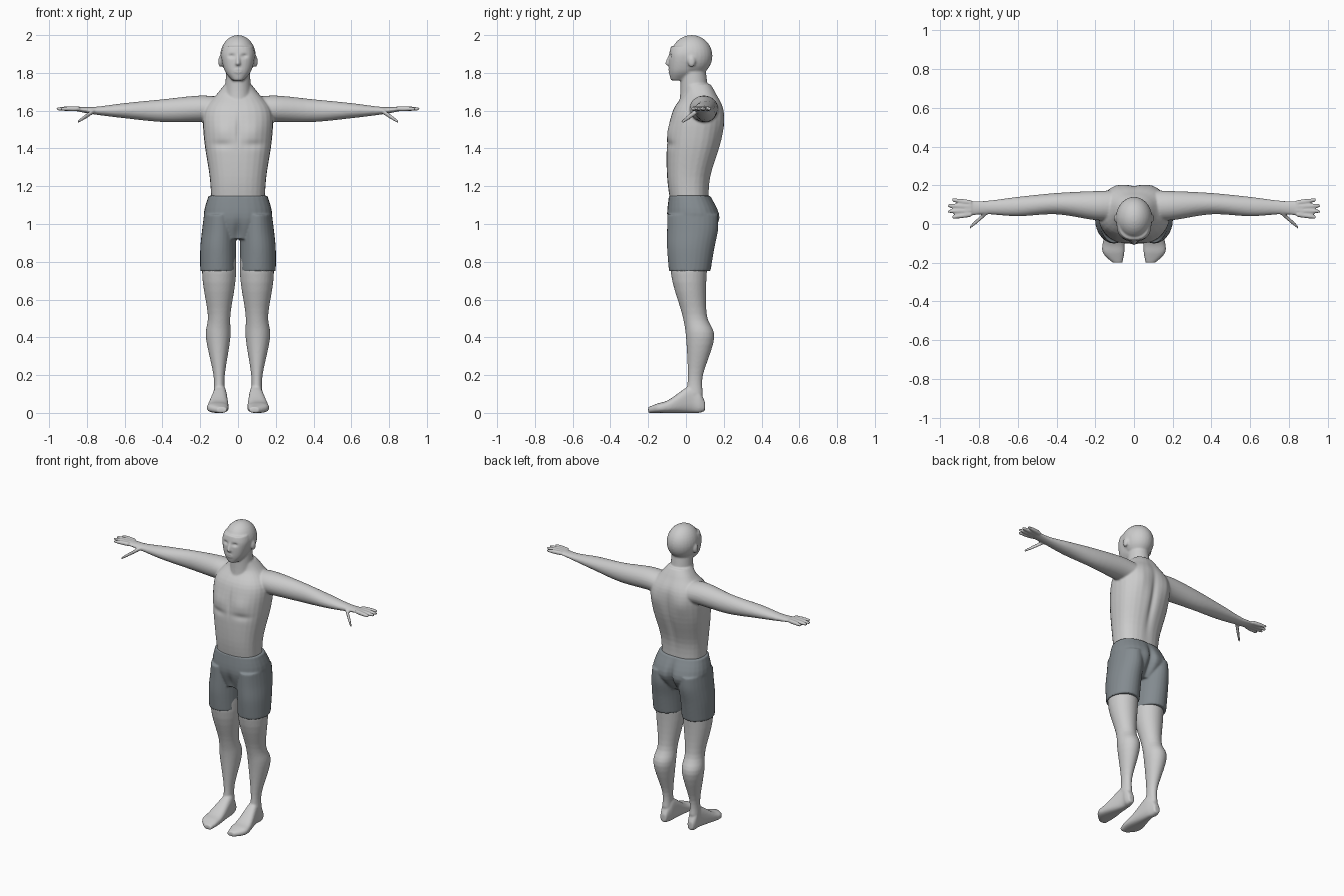
import bpy, bmesh, math
from mathutils import Vector, Matrix

if "Cube" in bpy.data.objects:
    bpy.data.objects.remove(bpy.data.objects["Cube"])


def material(name, colour):
    mat = bpy.data.materials.new(name)
    mat.use_nodes = True
    mat.diffuse_color = colour
    mat.node_tree.nodes["Principled BSDF"].inputs["Base Color"].default_value = colour
    return mat


def catmull(before, start, end, after, t):
    """Smooth value between start and end, guided by their neighbours."""
    leave, arrive = (end - before) / 2, (after - start) / 2
    bend = 3 * (end - start) - 2 * leave - arrive
    twist = 2 * (start - end) + leave + arrive
    return start + t * (leave + t * (bend + t * twist))


def smooth_rings(rings, steps=5):
    """Interpolate extra rings between the given ones."""
    padded = [rings[0], *rings, rings[-1]]
    result = []
    for before, start, end, after in zip(padded, padded[1:], padded[2:], padded[3:]):
        for step in range(steps):
            result.append([catmull(*values, step / steps)
                           for values in zip(before, start, end, after)])
    return result + [rings[-1]]


def rounded(angle_value, low, high, power):
    """Superellipse coordinate between two limits."""
    reach = math.copysign(abs(angle_value) ** (2 / power), angle_value)
    return (low + high) / 2 + (high - low) / 2 * reach


def loft(bm, axis, rings, side=1, power=2, count=28):
    """Skin rings of (position, low a, high a, low b, high b) along an axis."""
    loops = []
    for pos, low_a, high_a, low_b, high_b in smooth_rings(rings):
        loop = []
        for k in range(count):
            angle = math.tau * k / count
            a = rounded(math.cos(angle), low_a, high_a, power)
            b = rounded(math.sin(angle), low_b, high_b, power)
            x, y, z = {"x": (pos, a, b), "y": (a, pos, b), "z": (a, b, pos)}[axis]
            loop.append(bm.verts.new((x * side, y, z)))
        loops.append(loop)
    for lower, upper in zip(loops, loops[1:]):
        for k in range(count):
            bm.faces.new((lower[k - 1], lower[k], upper[k], upper[k - 1]))
    bm.faces.new(loops[0])
    bm.faces.new(loops[-1])


def trunk(bm, rings, power=2.4):
    """Loft upward on the centre line from (height, half width, front, back)."""
    loft(bm, "z", [(z, -half, half, front, back) for z, half, front, back in rings],
         power=power)


def ball(bm, centre, radii):
    matrix = Matrix.Translation(centre) @ Matrix.Diagonal((*radii, 1))
    bmesh.ops.create_uvsphere(bm, u_segments=28, v_segments=18, radius=1, matrix=matrix)


def finger(bm, root, tip, side):
    """Tapered finger that follows a straight line."""
    rings = []
    for t in (0, .5, .9, 1):
        x, y, z = Vector(root).lerp(Vector(tip), t)
        r = .013 - .006 * t ** 4
        rings.append((x, y - r, y + r, z - r, z + r))
    loft(bm, "x", rings, side)


def press(mesh, centre, spread, push):
    """Move the surface softly along y around a point, on both sides alike."""
    for vert in mesh.vertices:
        point = (abs(vert.co.x), vert.co.y, vert.co.z)
        distance = sum(((p - c) / s) ** 2 for p, c, s in zip(point, centre, spread))
        vert.co.y += push * math.exp(-distance)


def fuse(name, bm, mat):
    """Merge overlapping parts into one smooth surface."""
    bmesh.ops.recalc_face_normals(bm, faces=bm.faces)
    rough = bpy.data.meshes.new(name)
    bm.to_mesh(rough)
    bm.free()
    obj = bpy.data.objects.new(name, rough)
    bpy.context.collection.objects.link(obj)
    remesh = obj.modifiers.new("Fuse", "REMESH")
    remesh.mode, remesh.voxel_size = "VOXEL", .006
    relax = obj.modifiers.new("Relax", "SMOOTH")
    relax.factor, relax.iterations = .5, 4
    graph = bpy.context.evaluated_depsgraph_get()
    mesh = bpy.data.meshes.new_from_object(obj.evaluated_get(graph))
    obj.modifiers.clear()
    obj.data = mesh
    mesh.materials.clear()
    mesh.materials.append(mat)
    mesh.shade_smooth()
    return mesh


skin = material("light grey skin", (.6, .6, .6, 1))
cloth = material("slate grey cloth", (.23, .26, .28, 1))
body, shorts = bmesh.new(), bmesh.new()

# Torso, then neck
trunk(body, [(1.1, .14, -.08, .12), (1.25, .15, -.1, .13), (1.45, .18, -.1, .19),
             (1.6, .18, -.07, .2), (1.69, .11, -.01, .16), (1.74, .07, -.01, .13)])
trunk(body, [(1.6, .08, -.04, .14), (1.7, .07, -.03, .12), (1.85, .06, -.03, .1)], power=2)

# Head: skull, jaw and face, nose, lips
ball(body, (0, .03, 1.89), (.094, .11, .11))
trunk(body, [(1.76, .03, -.08, 0), (1.81, .07, -.09, .06), (1.89, .09, -.09, .09),
             (1.94, .08, -.08, .09)])
trunk(body, [(1.84, .014, -.1, 0), (1.85, .018, -.11, 0), (1.9, .01, -.09, 0)])
ball(body, (0, -.086, 1.81), (.026, .01, .01))

# Hips of the shorts
trunk(shorts, [(1.15, .156, -.09, .13), (1.03, .18, -.1, .18), (.92, .1, -.07, .11)])

for side in (1, -1):
    # Ear
    ball(body, (side * .094, .03, 1.86), (.01, .02, .03))

    # Arm and palm
    loft(body, "x", [(.08, .02, .17, 1.54, 1.67), (.2, .02, .17, 1.54, 1.68),
                     (.4, .05, .16, 1.54, 1.66), (.6, .04, .14, 1.56, 1.64),
                     (.76, .05, .12, 1.58, 1.62), (.87, .04, .12, 1.6, 1.62)], side)

    # Four fanned fingers and the thumb
    for offset in (-1.5, -.5, .5, 1.5):
        finger(body, (.84, .08 + .02 * offset, 1.61),
               (.97 - .02 * abs(offset), .08 + .03 * offset, 1.61), side)
    finger(body, (.76, .06, 1.6), (.85, -.02, 1.54), side)

    # Leg from ankle to hip
    loft(body, "z", [(.1, .07, .13, 0, .09), (.2, .07, .13, .01, .09),
                     (.4, .04, .17, 0, .15), (.52, .04, .16, -.02, .11),
                     (.74, .01, .19, -.08, .11), (1, .02, .17, -.08, .14)], side)

    # Foot from heel to toes
    loft(body, "y", [(.1, .08, .12, .01, .06), (.07, .07, .13, 0, .12),
                     (.03, .06, .13, 0, .15), (-.09, .05, .16, 0, .07),
                     (-.15, .05, .16, 0, .05), (-.2, .06, .11, 0, .03)], side, power=2.6)

    # Leg of the shorts
    loft(shorts, "z", [(1.05, .02, .18, -.1, .17), (.97, .01, .19, -.1, .17),
                       (.87, .01, .2, -.1, .15), (.75, .01, .2, -.09, .13)], side)

# Soft anatomy: eye sockets, mouth, chest, chest crease, breastbone, spine, shoulder blades
body_mesh = fuse("body", body, skin)
press(body_mesh, (.034, -.09, 1.89), (.017, .03, .01), .01)
press(body_mesh, (0, -.1, 1.81), (.02, .02, .004), .005)
press(body_mesh, (.09, -.1, 1.49), (.06, .05, .05), -.008)
press(body_mesh, (.09, -.1, 1.42), (.06, .06, .02), .007)
press(body_mesh, (0, -.1, 1.5), (.01, .05, .08), .007)
press(body_mesh, (0, .19, 1.4), (.02, .08, .2), -.014)
press(body_mesh, (.1, .19, 1.54), (.05, .06, .07), .009)

# Clefts at the back and front of the shorts
shorts_mesh = fuse("shorts", shorts, cloth)
press(shorts_mesh, (0, .17, 1), (.02, .1, .1), -.03)
press(shorts_mesh, (0, -.1, .95), (.02, .06, .06), .015)
